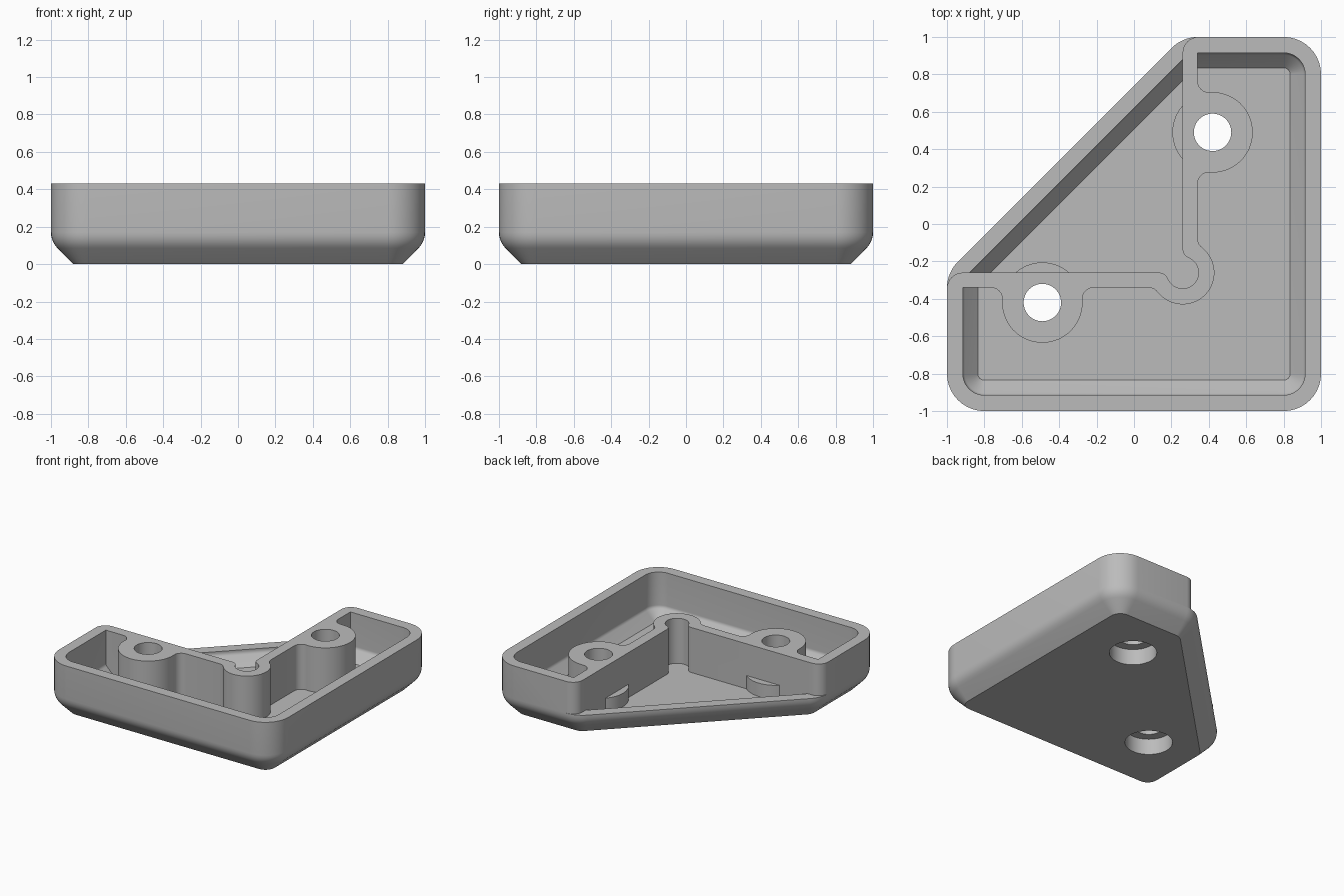
import bpy, bmesh, math
from mathutils import Vector

if "Cube" in bpy.data.objects:
    bpy.data.objects.remove(bpy.data.objects["Cube"])

TOP, STEP = 0.43, 0.18          # tall wall height, low lip height
BOSSES = [(0.42, 0.49), (-0.49, -0.42)]
HUB = (0.26, -0.26)             # inner elbow of the angled wall


def arc(c, r, a0, a1, n):
    """Points on an arc, angles in degrees."""
    return [(c[0] + r * math.cos(math.radians(a0 + (a1 - a0) * i / n)),
             c[1] + r * math.sin(math.radians(a0 + (a1 - a0) * i / n))) for i in range(n + 1)]


def mirrored(half):
    """Continue a path across the diagonal y = -x."""
    return half + [(-y, -x) for x, y in reversed(half[:-1])]


def loft(name, rings):
    """Closed solid through rings of 3D points with equal counts."""
    bm = bmesh.new()
    vs = [[bm.verts.new(p) for p in ring] for ring in rings]
    n = len(vs[0])
    bm.faces.new(vs[0])
    bm.faces.new(vs[-1])
    for a, b in zip(vs, vs[1:]):
        for i in range(n):
            j = (i + 1) % n
            bm.faces.new((a[i], a[j], b[j], b[i]))
    bmesh.ops.recalc_face_normals(bm, faces=bm.faces)
    me = bpy.data.meshes.new(name)
    bm.to_mesh(me)
    bm.free()
    ob = bpy.data.objects.new(name, me)
    bpy.context.collection.objects.link(ob)
    return ob


def prism(name, outline, z0, z1):
    return loft(name, [[(x, y, z) for x, y in outline] for z in (z0, z1)])


def cylinder(name, c, r, z0, z1, n=64):
    return prism(name, arc(c, r, 0, 360, n)[:-1], z0, z1)


def boolean(ob, tool, op='DIFFERENCE'):
    mod = ob.modifiers.new("cut", 'BOOLEAN')
    mod.operation, mod.object, mod.solver = op, tool, 'EXACT'
    bpy.context.view_layer.update()
    dg = bpy.context.evaluated_depsgraph_get()
    me = bpy.data.meshes.new_from_object(ob.evaluated_get(dg))
    ob.modifiers.clear()
    ob.data = me
    bpy.data.objects.remove(tool)


def rounded_ring(inset, z, r=0.2, n=10):
    """Five-sided plan outline with round corners, moved inward by inset."""
    pts = [Vector(p) for p in ((-1, -1), (1, -1), (1, 1), (0.26, 1), (-1, -0.26))]
    ring = []
    for i, p in enumerate(pts):
        d0 = (p - pts[i - 1]).normalized()
        d1 = (pts[(i + 1) % 5] - p).normalized()
        n0, n1 = Vector((-d0.y, d0.x)), Vector((-d1.y, d1.x))
        c = p + (n0 + n1) * r / (1 + n0.dot(n1))
        a0 = math.degrees(math.atan2(-n0.y, -n0.x))
        turn = math.degrees(math.acos(max(-1, min(1, n0.dot(n1)))))
        ring += [(x, y, z) for x, y in arc(c, r - inset, a0, a0 + turn, n)]
    return ring


def blend(R, n=5):
    """Rounded transition from sloped foot to upright wall."""
    return [(0.12 - R * math.cos(math.radians(a)), 0.17 - R * math.sin(math.radians(a)))
            for a in [45 - 45 * i / n for i in range(n + 1)]]


def cavity(name):
    prof = [(0.165, 0.075)] + blend(0.035) + [(0.085, 0.6)]
    return loft(name, [rounded_ring(o, z) for o, z in prof])


# Path along the open side of the angled wall, with the round elbow notch
f = 0.05
dy = math.sqrt((0.085 + f) ** 2 - f ** 2)
ang = math.degrees(math.atan2(dy, f))
open_half = ([(0.345, 1.2)] + arc((0.345, 0.915), 0.085, 90, 180, 8)
             + arc((0.26 + f, -0.26 + dy), f, 180, 180 + ang, 8)
             + arc(HUB, 0.085, ang, -45, 12)[1:])
open_side = mirrored(open_half) + [(-1.2, 1.2)]

# Path along the pocket side: screw boss, fillets and elbow bulge
f, rb, rh = 0.06, 0.215, 0.17
bx, by = BOSSES[0]
cx = 0.34 + f
dyb = math.sqrt((rb + f) ** 2 - (cx - bx) ** 2)
ab = math.degrees(math.atan2(dyb, cx - bx))
dyh = math.sqrt((rh + f) ** 2 - (cx - 0.26) ** 2)
ah = math.degrees(math.atan2(dyh, cx - 0.26))
pocket_half = ([(0.34, 1.2)] + arc((cx, by + dyb), f, 180, 180 + ab, 8)
               + arc((bx, by), rb, ab, -ab, 32)[1:]
               + arc((cx, by - dyb), f, 180 - ab, 180, 8)[1:]
               + arc((cx, -0.26 + dyh), f, 180, 180 + ah, 6)
               + arc(HUB, rh, ah, -45, 12)[1:])
pocket_side = mirrored(pocket_half) + [(-1.2, -1.2), (1.2, -1.2), (1.2, 1.2)]

# Outer body
body_profile = [(0.12, 0)] + blend(0.12) + [(0, TOP)]
body = loft("corner_tray", [rounded_ring(o, z) for o, z in body_profile])

# L-shaped pocket
pocket = cavity("pocket_cutter")
boolean(pocket, prism("pocket_limit", pocket_side, -0.1, 0.55), 'INTERSECT')
boolean(body, pocket)

# Low triangular recess, keeping the boss feet
recess = cavity("recess_cutter")
boolean(recess, prism("recess_limit", open_side, -0.1, 0.55), 'INTERSECT')
for c in BOSSES:
    boolean(recess, cylinder("boss_foot", c, rb, -0.1, 0.2))
boolean(body, recess)

# Drop the triangular side to the low lip
boolean(body, prism("step_cutter", open_side, STEP, 0.7))

# Screw holes with wide bores underneath
for c in BOSSES:
    boolean(body, cylinder("screw_hole", c, 0.1, -0.2, 0.7))
    boolean(body, cylinder("screw_head_bore", c, 0.17, -0.2, 0.125))

# Grey finish
grey = bpy.data.materials.new("grey")
grey.diffuse_color = (0.5, 0.5, 0.5, 1)
grey.use_nodes = True
grey.node_tree.nodes["Principled BSDF"].inputs["Base Color"].default_value = grey.diffuse_color
body.data.materials.clear()
body.data.materials.append(grey)
for p in body.data.polygons:
    p.material_index = 0

bpy.ops.object.select_all(action='DESELECT')
body.select_set(True)
bpy.context.view_layer.objects.active = body
bpy.ops.object.shade_smooth_by_angle(angle=math.radians(30))
